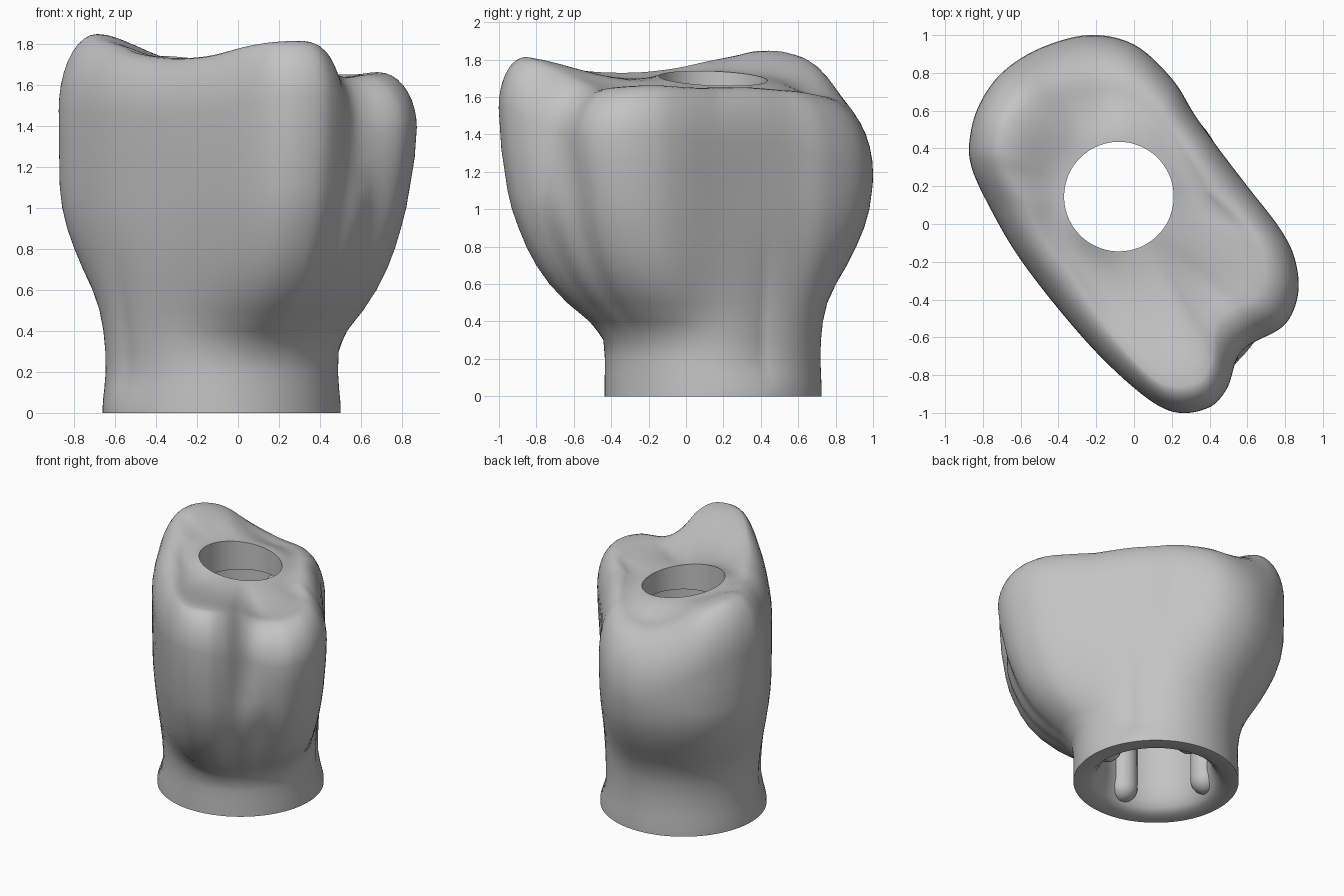
import bpy, bmesh, math
from mathutils import Vector

if "Cube" in bpy.data.objects:
    bpy.data.objects.remove(bpy.data.objects["Cube"])

CENTRE = Vector((-0.08, 0.145, 0))
AXIS = Vector((0.5, -0.86, 0))          # long direction, towards the notched end
BASE_R, HOLE_R, BORE_R, MOUTH_R = 0.58, 0.29, 0.38, 0.47

mat = bpy.data.materials.new("warm_grey")
mat.use_nodes = True
mat.diffuse_color = (0.55, 0.55, 0.55, 1)
bsdf = mat.node_tree.nodes["Principled BSDF"]
bsdf.inputs["Base Color"].default_value = mat.diffuse_color
bsdf.inputs["Roughness"].default_value = 0.6

# widest outline seen from above; third value is the height of the crest there
OUTLINE = [(-.24, 1, 1.61), (0, .95, 1.61), (.2, .77, 1.63), (.32, .58, 1.64),
           (.44, .41, 1.65), (.6, .2, 1.65), (.77, -.02, 1.65), (.85, -.18, 1.66),
           (.87, -.36, 1.66), (.81, -.52, 1.65), (.67, -.63, 1.64), (.56, -.75, 1.69),
           (.49, -.88, 1.77), (.4, -.97, 1.81), (.24, -1, 1.81), (.08, -.93, 1.79),
           (-.16, -.72, 1.74), (-.4, -.45, 1.73), (-.62, -.16, 1.75), (-.77, .1, 1.79),
           (-.86, .3, 1.82), (-.87, .45, 1.845), (-.82, .63, 1.84), (-.7, .8, 1.79),
           (-.5, .93, 1.68)]

# flare of the wall by height: (z, amount at the notched end, amount at the back)
FLARE = [(0, 0, 0), (.05, 0, 0), (.12, 0, -.01), (.2, 0, -.02), (.3, .02, -.01),
         (.4, .17, .03), (.5, .38, .12), (.6, .54, .29), (.7, .66, .5), (.8, .75, .68),
         (.9, .82, .83), (1, .88, .93), (1.1, .92, .98)]


def smooth_loop(points, steps):
    """Closed Catmull-Rom curve through the points."""
    pts, out, n = [Vector(p) for p in points], [], len(points)
    for i in range(n):
        a, b, c, d = (pts[(i + k) % n] for k in (-1, 0, 1, 2))
        for s in range(steps):
            t = s / steps
            out.append(0.5 * (2 * b + (c - a) * t + (2 * a - 5 * b + 4 * c - d) * t * t
                              + (3 * b - a - 3 * c + d) * t ** 3))
    return out


def lerp(a, b, t):
    return a + (b - a) * t


def ramp(x, low, high):
    t = min(1, max(0, (x - low) / (high - low)))
    return t * t * (3 - 2 * t)


def column(p):
    """One closed section strip: outer wall, shoulder, top, screw channel and bore."""
    crest = p.z
    rim = Vector((p.x, p.y, 0))
    radial = (rim - CENTRE).normalized()
    end = ramp((rim - CENTRE).dot(AXIS), -.75, .75)
    at = lambda r, z: CENTRE + radial * r + Vector((0, 0, z))
    notch = math.exp(-((rim - Vector((.59, -.7, 0))).length / .13) ** 2)
    narrow = 1 - abs(radial.dot(AXIS))
    base = at(BASE_R, 0)

    # outer wall, with a waist on the narrow sides and a groove fading downwards
    strip = []
    for z, front, back in FLARE:
        t = lerp(back, front, end)
        q = lerp(base, rim, t)
        waist = .055 * narrow ** 2 * ramp(z, .03, .2) * (1 - ramp(z, .3, 1))
        q -= radial * (waist + notch * (.07 * ramp(z, .9, 1.4) - .05 * t))
        strip.append(Vector((q.x, q.y, z)))

    # rounded shoulder
    rim = rim - radial * notch * .04
    edge = at(HOLE_R, 0)
    gap = (rim - edge).length
    low = 1.85 - crest
    inset = min(.13 + .06 * (1 - end) + .45 * low * (1 - .5 * narrow), gap * .5)
    drop = .27 + (1 - end) * (1 - .7 * narrow) * (.11 + .2 * low)
    start = crest - drop
    q = lerp(strip[-1], rim, .7)
    strip.append(Vector((q.x, q.y, (start + 1.1) / 2)))
    for k in range(10):
        a = k / 9 * math.pi / 2
        q = rim - radial * inset * (1 - math.cos(a))
        strip.append(Vector((q.x, q.y, start + drop * math.sin(a))))

    # dished top running in to the hole
    hole_z = 1.7 - .04 * radial.dot(Vector((.95, .3, 0)))
    inner = rim - radial * inset
    for k in range(1, 9):
        u = k / 8
        q = lerp(inner, edge, u)
        z = lerp(crest, hole_z, ramp(u, 0, 1))
        z -= .03 * math.sin(math.pi * u) * end
        strip.append(Vector((q.x, q.y, z)))

    # screw channel, ledge, bore and flared mouth
    strip += [at(HOLE_R, 1.5), at(BORE_R, 1.48), at(BORE_R, .8), at(BORE_R, .18),
              at(BORE_R + .02, .09), at(BORE_R + .05, .035), at(MOUTH_R, 0)]
    return strip


def finish(bm, name, angle):
    bmesh.ops.recalc_face_normals(bm, faces=bm.faces)
    mesh = bpy.data.meshes.new(name)
    bm.to_mesh(mesh)
    bm.free()
    mesh.materials.append(mat)
    obj = bpy.data.objects.new(name, mesh)
    bpy.context.collection.objects.link(obj)
    bpy.ops.object.select_all(action="DESELECT")
    obj.select_set(True)
    bpy.context.view_layer.objects.active = obj
    bpy.ops.object.shade_smooth_by_angle(angle=math.radians(angle))


# crown body
bm = bmesh.new()
strips = [[bm.verts.new(v) for v in column(p)] for p in smooth_loop(OUTLINE, 7)]
for i, strip in enumerate(strips):
    prev = strips[i - 1]
    for j in range(len(strip)):
        bm.faces.new((prev[j - 1], strip[j - 1], strip[j], prev[j]))
finish(bm, "crown_body", 50)

# round-ended ribs inside the bore
for i in range(4):
    a = math.radians(90 * i - 6)
    spot = CENTRE + Vector((math.cos(a), math.sin(a), 0)) * (BORE_R + .03)
    bm = bmesh.new()
    bmesh.ops.create_uvsphere(bm, u_segments=20, v_segments=12, radius=.1)
    for v in bm.verts:
        v.co.z += 1.36 if v.co.z > .001 else .14
        v.co += spot
    finish(bm, "bore_rib_%d" % (i + 1), 40)
